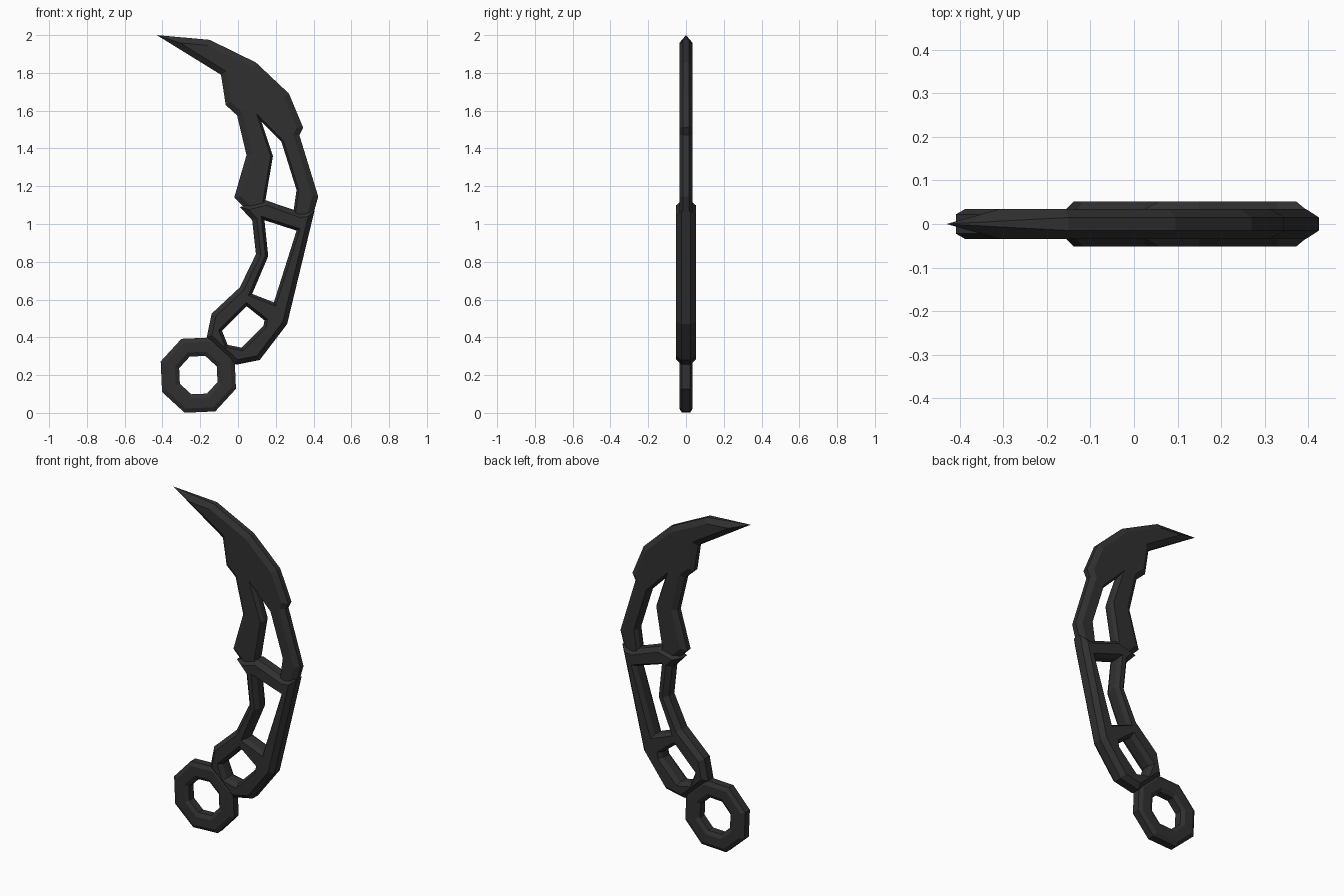
import bpy, bmesh, math
from mathutils import Vector

if "Cube" in bpy.data.objects:
    bpy.data.objects.remove(bpy.data.objects["Cube"])

metal = bpy.data.materials.new("charcoal")
metal.use_nodes = True
colour = (0.03, 0.03, 0.03, 1)
metal.diffuse_color = colour
metal.node_tree.nodes["Principled BSDF"].inputs["Base Color"].default_value = colour


def offset(loop, d):
    """Move every side of a loop d towards its inside, with mitred corners."""
    pts = [Vector(p) for p in loop]
    n = len(pts)
    area = sum(pts[i - 1].x * pts[i].y - pts[i].x * pts[i - 1].y for i in range(n))
    s = d if area > 0 else -d
    out = []
    for i, p in enumerate(pts):
        a = (p - pts[i - 1]).normalized()
        b = (pts[(i + 1) % n] - p).normalized()
        na, nb = Vector((-a.y, a.x)), Vector((-b.y, b.x))
        out.append(p + (na + nb) * s / (1 + na.dot(nb)))
    return out


def plate(name, outline, holes, half, edge, bevel, hole_bevel, tip=None):
    """Chamfered plate with openings; half and edge are half thicknesses."""
    bm = bmesh.new()
    caps = {1: [], -1: []}
    for k, loop in enumerate([outline] + holes):
        inner = offset(loop, -hole_bevel if k else bevel)
        rings = []
        for pts, y in ((inner, -half), (loop, -edge), (loop, edge), (inner, half)):
            rings.append([bm.verts.new((p[0], 0 if p == tip else y, p[1])) for p in pts])
        n = len(loop)
        for r, q in zip(rings, rings[1:]):
            for i in range(n):
                j = (i + 1) % n
                bm.faces.new((r[i], r[j], q[j], q[i]))
        for side, ring in ((-1, rings[0]), (1, rings[3])):
            caps[side] += [bm.edges.get((ring[i - 1], ring[i])) for i in range(n)]
    for side, edges in caps.items():
        bmesh.ops.triangle_fill(bm, edges=edges, use_beauty=True, normal=(0, side, 0))
    bmesh.ops.remove_doubles(bm, verts=bm.verts, dist=1e-5)
    bmesh.ops.recalc_face_normals(bm, faces=bm.faces)
    mesh = bpy.data.meshes.new(name)
    bm.to_mesh(mesh)
    bm.free()
    mesh.materials.append(metal)
    bpy.context.collection.objects.link(bpy.data.objects.new(name, mesh))


def octagon(r):
    return [(-0.21 + r * math.cos(math.radians(25 + 45 * i)),
             0.2 + r * math.sin(math.radians(25 + 45 * i))) for i in range(8)]


# Hooked blade, its root sunk into the handle
point = (-0.43, 2.0)
plate("blade",
      [point, (-0.15, 1.975), (0.095, 1.855), (0.27, 1.69), (0.345, 1.51),
       (0.325, 1.47), (0.425, 1.145), (0.395, 1.04), (0.3, 1.0), (0.15, 1.05),
       (0.06, 1.06), (-0.02, 1.14), (0.045, 1.365), (-0.005, 1.575),
       (-0.065, 1.63), (-0.09, 1.79)],
      [[(0.125, 1.54), (0.23, 1.435), (0.31, 1.18), (0.295, 1.075),
        (0.145, 1.125), (0.185, 1.36)]],
      0.035, 0.015, 0.03, 0.012, point)

# Skeleton handle with two openings
plate("handle",
      [(0.405, 1.07), (0.26, 0.47), (0.115, 0.28), (-0.01, 0.255), (-0.165, 0.4),
       (-0.14, 0.525), (0.01, 0.665), (0.095, 0.84), (0.075, 1.02), (0.01, 1.09),
       (0.15, 1.125), (0.33, 1.06)],
      [[(0.14, 1.02), (0.31, 0.965), (0.19, 0.585), (0.075, 0.63), (0.16, 0.83)],
       [(0.045, 0.565), (0.14, 0.49), (0.135, 0.46), (0.02, 0.345),
        (-0.055, 0.36), (-0.085, 0.435)]],
      0.052, 0.025, 0.025, 0.015)

# Finger ring
plate("finger_ring", octagon(0.212), [octagon(0.108)], 0.035, 0.022, 0.022, 0.022)
